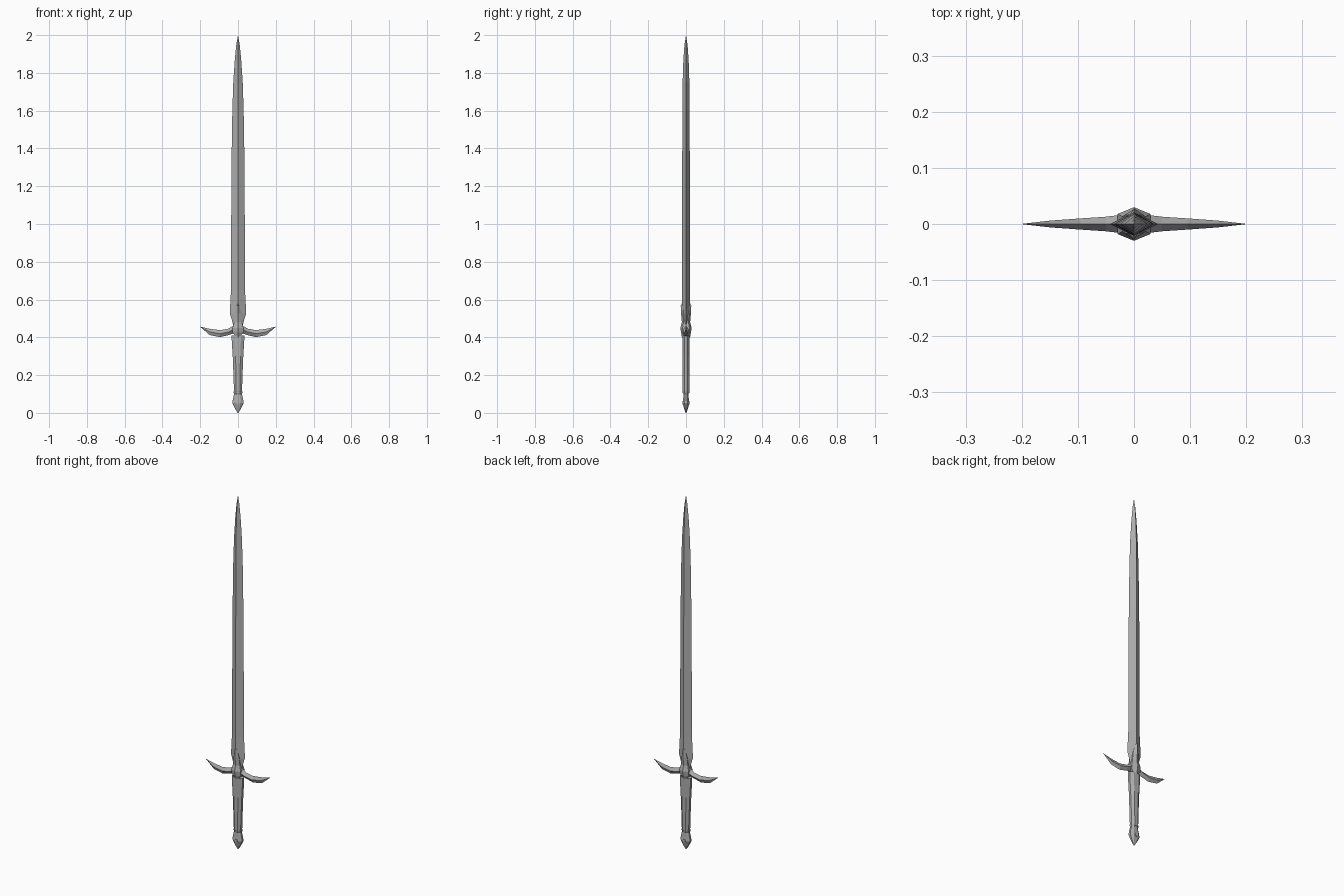
import bpy, bmesh, math

if "Cube" in bpy.data.objects:
    bpy.data.objects.remove(bpy.data.objects["Cube"])

DIAMOND = [(1, 0), (0, 1), (-1, 0), (0, -1)]
HEXAGON = [(1, .6), (0, 1), (-1, .6), (-1, -.6), (0, -1), (1, -.6)]
OCTAGON = [(1, .4), (.45, 1), (-.45, 1), (-1, .4),
           (-1, -.4), (-.45, -1), (.45, -1), (1, -.4)]

# Dark steel, shared by every part
steel = bpy.data.materials.new("dark_steel")
steel.diffuse_color = (.43, .43, .43, 1)
steel.use_nodes = True
steel.node_tree.nodes["Principled BSDF"].inputs["Base Color"].default_value = steel.diffuse_color


def loft(name, sections):
    """Skin a list of equal-length point rings, capping both ends."""
    bm = bmesh.new()
    rings = [[bm.verts.new(p) for p in s] for s in sections]
    n = len(rings[0])
    for a, b in zip(rings, rings[1:]):
        for i in range(n):
            j = (i + 1) % n
            bm.faces.new((a[i], a[j], b[j], b[i]))
    bm.faces.new(rings[0][::-1])
    bm.faces.new(rings[-1])
    bmesh.ops.remove_doubles(bm, verts=bm.verts, dist=1e-5)
    bmesh.ops.recalc_face_normals(bm, faces=bm.faces)
    mesh = bpy.data.meshes.new(name)
    bm.to_mesh(mesh)
    bm.free()
    mesh.materials.append(steel)
    ob = bpy.data.objects.new(name, mesh)
    bpy.context.collection.objects.link(ob)
    return ob


def upright(name, profile, stations):
    """Loft along z; stations are (z, half width, half depth)."""
    return loft(name, [[(w * x, d * y, z) for x, y in profile]
                       for z, w, d in stations])


# Blade, with a flared shoulder and central ridge
upright("blade", DIAMOND, [
    (.45, .022, .018), (.49, .032, .020), (.525, .043, .021), (.56, .042, .021),
    (.65, .037, .021), (1.0, .036, .021), (1.35, .034, .020), (1.6, .030, .019),
    (1.75, .025, .018), (1.87, .017, .014), (1.95, .009, .008), (2.0, 0, 0)])

# Guard centre, rising into pointed langets
upright("guard_centre", HEXAGON, [
    (.40, .006, .022), (.425, .028, .026), (.45, .029, .030), (.48, .021, .022),
    (.525, .018, .026), (.567, .007, .028), (.585, .001, .020)])

# Curved guard arms, open at the centre and mirrored left to right
arm = loft("guard_arms", [
    [(x, 0, hi), (x, d, (hi + lo) / 2), (x, 0, lo), (x, -d, (hi + lo) / 2)]
    for x, lo, hi, d in [
        (0, .410, .482, .018), (.025, .420, .462, .016), (.05, .412, .446, .013),
        (.095, .401, .438, .010), (.15, .412, .445, .006), (.202, .457, .457, 0)]])
mirror = arm.modifiers.new("mirror", 'MIRROR')
mirror.use_axis = (True, False, False)

# Grip
upright("grip", OCTAGON, [
    (.105, .021, .018), (.20, .024, .018), (.30, .028, .018),
    (.38, .033, .018), (.41, .034, .018)])

# Pommel
upright("pommel", OCTAGON, [
    (.0, .002, .002), (.022, .016, .010), (.052, .030, .018),
    (.075, .027, .015), (.098, .021, .013), (.112, .024, .019)])

# Small studs on both pommel faces
for side, label in ((-1, "front"), (1, "back")):
    bpy.ops.mesh.primitive_cylinder_add(
        vertices=8, radius=.009, depth=.004,
        location=(0, side * .0175, .053), rotation=(math.pi / 2, 0, 0))
    stud = bpy.context.object
    stud.name = "pommel_stud_" + label
    stud.data.materials.append(steel)
